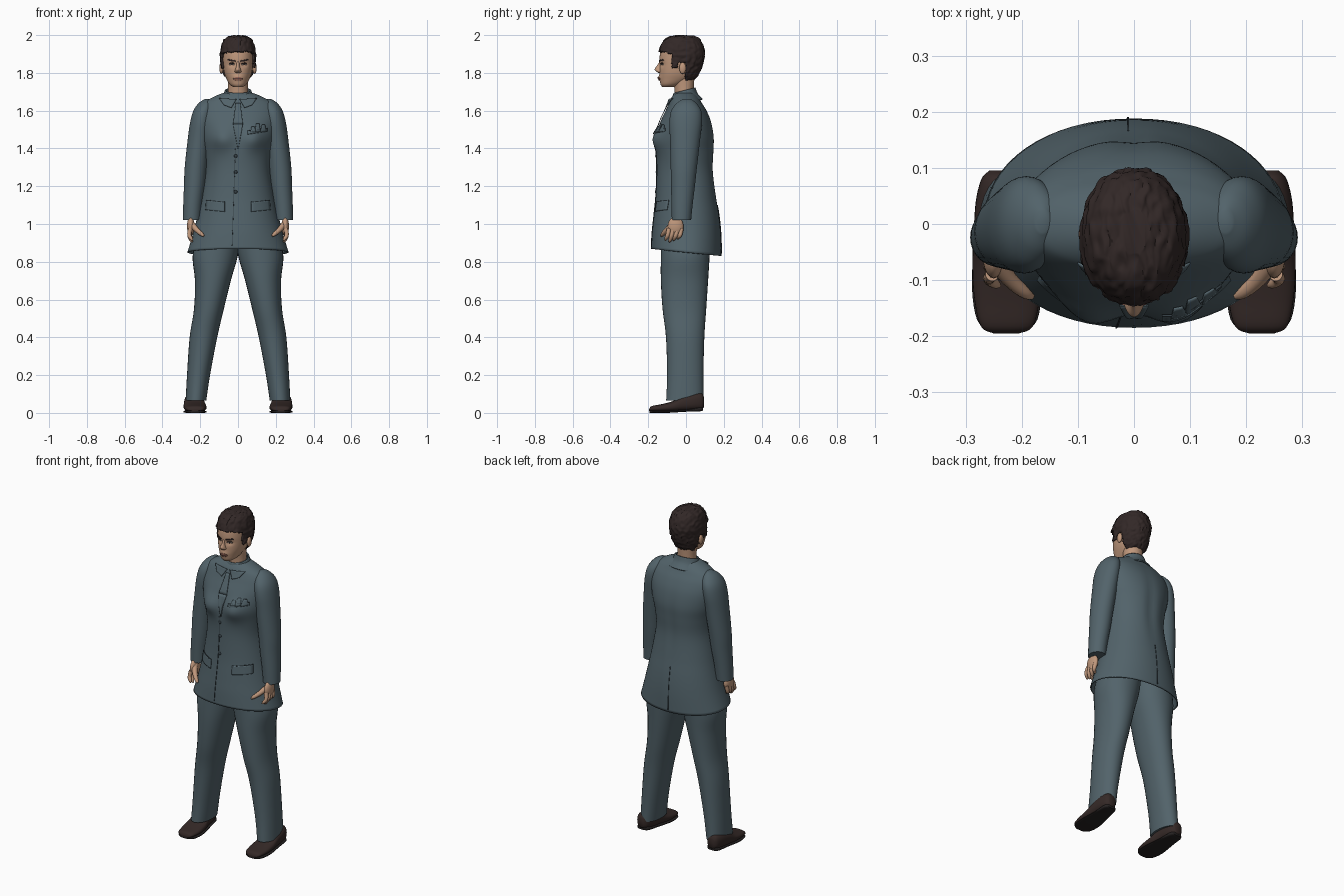
import bpy, bmesh, math
from mathutils import Vector, noise
from mathutils.bvhtree import BVHTree

if "Cube" in bpy.data.objects:
    bpy.data.objects.remove(bpy.data.objects["Cube"], do_unlink=True)


def material(name, *rgb):
    m = bpy.data.materials.new(name)
    m.use_nodes = True
    m.diffuse_color = (*rgb, 1)
    bsdf = m.node_tree.nodes["Principled BSDF"]
    bsdf.inputs["Base Color"].default_value = (*rgb, 1)
    bsdf.inputs["Roughness"].default_value = 0.8
    return m


SUIT = material("slate suit", .085, .125, .145)
SEAM = material("dark seam", .035, .05, .06)
SKIN = material("skin", .52, .31, .2)
LIP = material("lips", .36, .15, .11)
HAIR = material("dark brown hair", .032, .021, .02)
SHOE = material("brown shoe leather", .035, .022, .02)
SOLE = material("black sole", .018, .015, .015)
WHITE = material("eye white", .5, .45, .4)


def finish(name, bm, mat, solid=0.0, angle=50):
    """Turn a bmesh into a smooth shaded object."""
    bmesh.ops.recalc_face_normals(bm, faces=bm.faces)
    me = bpy.data.meshes.new(name)
    bm.to_mesh(me)
    bm.free()
    me.materials.append(mat)
    me.shade_smooth()
    me.set_sharp_from_angle(angle=math.radians(angle))
    ob = bpy.data.objects.new(name, me)
    bpy.context.collection.objects.link(ob)
    if solid:
        mod = ob.modifiers.new("thickness", "SOLIDIFY")
        mod.thickness = solid
        mod.offset = -1
    return ob


def sym(rings):
    return [(t, -w, w, a, b) for t, w, a, b in rings]


def spline(rings, steps):
    """Pass a smooth curve through the rings."""
    out = []
    for i in range(len(rings) - 1):
        quad = [rings[max(0, min(len(rings) - 1, i + k))] for k in (-1, 0, 1, 2)]
        for s in range(steps):
            t = s / steps
            out.append([b + t / 2 * (c - a + t * (2*a - 5*b + 4*c - d + t * (3*(b - c) + d - a)))
                        for a, b, c, d in zip(*quad)])
    return out + [list(rings[-1])]


def loft(name, mat, rings, axis="z", n=32, steps=5, p=2.0, side=1, caps=(True, True),
         shape=None, solid=0.0, keep=None):
    """Rings are (position, x min, x max, depth min, depth max) along an axis."""
    bm = bmesh.new()
    rows = []
    for t, x0, x1, d0, d1 in spline(rings, steps):
        row = []
        for k in range(n):
            a = math.tau * k / n
            c, s = math.cos(a), math.sin(a)
            x = (x0 + x1) / 2 + (x1 - x0) / 2 * math.copysign(abs(c) ** (2 / p), c)
            d = (d0 + d1) / 2 + (d1 - d0) / 2 * math.copysign(abs(s) ** (2 / p), s)
            co = Vector((x * side, d, t) if axis == "z" else (x * side, t, d))
            row.append(bm.verts.new(shape(co) if shape else co))
        rows.append(row)
    for lo, hi in zip(rows, rows[1:]):
        for k in range(n):
            j = (k + 1) % n
            bm.faces.new((lo[k], lo[j], hi[j], hi[k]))
    for use, row in zip(caps, (rows[0], rows[-1])):
        if use:
            bm.faces.new(row)
    if keep:
        drop = [f for f in bm.faces if not keep(f.calc_center_median())]
        bmesh.ops.delete(bm, geom=drop, context="FACES")
    return finish(name, bm, mat, solid)


def ball(name, mat, loc, size):
    bm = bmesh.new()
    bmesh.ops.create_uvsphere(bm, u_segments=20, v_segments=12, radius=1)
    for v in bm.verts:
        v.co = Vector(loc) + Vector(a * b for a, b in zip(v.co, size))
    return finish(name, bm, mat)


def tube(name, mat, path, n=12):
    """Tapered rounded tube through (x, y, z, radius) points."""
    bm = bmesh.new()
    pts = spline(path, 4)
    rows = []
    for i, (x, y, z, r) in enumerate(pts):
        ahead = Vector(pts[min(i + 1, len(pts) - 1)][:3]) - Vector(pts[max(i - 1, 0)][:3])
        q = ahead.to_track_quat("Z", "Y")
        rows.append([bm.verts.new(Vector((x, y, z)) + q @ Vector(
            (r * math.cos(math.tau * k / n), r * math.sin(math.tau * k / n), 0))) for k in range(n)])
    for lo, hi in zip(rows, rows[1:]):
        for k in range(n):
            bm.faces.new((lo[k], lo[k - 1], hi[k - 1], hi[k]))
    bm.faces.new(rows[0])
    bm.faces.new(rows[-1])
    return finish(name, bm, mat)


def surface(ob):
    me = ob.data
    return BVHTree.FromPolygons([v.co for v in me.vertices], [p.vertices[:] for p in me.polygons])


def patch(name, mat, tree, corners, lift=.003, front=True, n=8):
    """Thin plate laid on a surface; corners are (x, z) in order round the plate."""
    a, b, c, d = (Vector(q) for q in corners)
    f = -1 if front else 1
    bm = bmesh.new()
    grid = []
    for i in range(n + 1):
        row = []
        for j in range(n + 1):
            q = a.lerp(b, i / n).lerp(d.lerp(c, i / n), j / n)
            hit = tree.ray_cast(Vector((q.x, f, q.y)), Vector((0, -f, 0)))[0]
            row.append(bm.verts.new((q.x, (hit.y if hit else 0) + f * lift, q.y)))
        grid.append(row)
    for i in range(n):
        for j in range(n):
            bm.faces.new((grid[i][j], grid[i + 1][j], grid[i + 1][j + 1], grid[i][j + 1]))
    ob = finish(name, bm, mat)
    mod = ob.modifiers.new("thickness", "SOLIDIFY")
    mod.thickness = .004
    mod.offset = 0
    return ob


def bump(x, z, cx, cz, rx, rz):
    return math.exp(-((abs(x) - cx) / rx) ** 2 - ((z - cz) / rz) ** 2)


# Jacket body with bust, sloped hem
def jacket_shape(v):
    if v.y < 0:
        v.y -= .034 * bump(v.x, v.z, .085, 1.45, .06, .06)
    else:
        v.y -= .008 * bump(v.x, v.z, 0, 1.35, .03, .2)
    v.z -= .1 * v.y * max(0, min(1, (1.0 - v.z) / .15))
    return v


jacket = loft("jacket", SUIT, sym([
    (.85, .268, -.185, .188), (.95, .238, -.18, .185), (1.05, .213, -.17, .175),
    (1.15, .192, -.16, .16), (1.28, .172, -.155, .146), (1.38, .18, -.157, .149),
    (1.46, .2, -.153, .15), (1.54, .213, -.135, .135), (1.6, .208, -.108, .11),
    (1.64, .185, -.09, .085), (1.665, .145, -.08, .07), (1.69, .09, -.06, .05),
    (1.7, .05, -.04, .04)]), n=64, p=2.1, caps=(False, True), shape=jacket_shape, solid=.006)
cloth = surface(jacket)


# Collar and neck
def collar_tilt(v):
    v.z += .25 * v.y
    return v


loft("collar", SUIT, sym([(1.64, .105, -.098, .088), (1.675, .083, -.078, .062), (1.71, .07, -.066, .05)]),
     n=40, caps=(False, False), shape=collar_tilt, solid=.008)
loft("neck", SKIN, sym([(1.64, .06, -.06, .04), (1.7, .053, -.06, .04), (1.78, .055, -.07, .045)]))

# Tie, front seam, back vent, buttons and pockets
patch("tie_upper", SUIT, cloth, [(-.012, 1.64), (.012, 1.64), (.026, 1.53), (-.026, 1.53)], .006)
patch("tie_lower", SUIT, cloth, [(-.026, 1.53), (.026, 1.53), (.002, 1.4), (-.002, 1.4)], .006)
patch("front_seam", SEAM, cloth, [(-.033, .885), (-.03, .885), (-.012, 1.4), (-.015, 1.4)], .001, n=16)
patch("back_vent", SEAM, cloth, [(-.012, .845), (-.009, .845), (-.009, 1.1), (-.012, 1.1)], .001, False)
patch("breast_pocket", SUIT, cloth, [(.05, 1.475), (.155, 1.49), (.155, 1.505), (.05, 1.49)], .005)
for i, (x, top) in enumerate([(.065, 1.515), (.09, 1.53), (.12, 1.525)]):
    patch(f"pocket_square_{i + 1}", SUIT, cloth,
          [(x, 1.485), (x + .03, 1.49), (x + .022, top), (x + .006, top)], .006, n=4)
patch("pocket_line", SEAM, cloth, [(.05, 1.491), (.155, 1.506), (.155, 1.509), (.05, 1.494)], .006)
for i, z in enumerate((1.17, 1.275, 1.36)):
    y = cloth.ray_cast(Vector((-.012, -1, z)), Vector((0, 1, 0)))[0].y
    ball(f"button_{i + 1}", SEAM, (-.012, y, z), (.009, .006, .009))

# Head with eye sockets
def head_shape(v):
    if v.y < -.05:
        v.y += .009 * bump(v.x, v.z, .033, 1.845, .018, .012)
        v.y -= .006 * bump(v.x, v.z, 0, 1.775, .025, .014)
    return v


skull = [(1.725, .025, -.125, -.06), (1.74, .045, -.135, -.02), (1.77, .062, -.139, .035),
         (1.8, .073, -.14, .055), (1.84, .08, -.14, .072), (1.88, .083, -.14, .082),
         (1.92, .081, -.133, .083), (1.96, .065, -.108, .065), (1.98, .042, -.08, .04),
         (1.988, .015, -.04, .01)]
head = loft("head", SKIN, sym(skull), n=64, p=2.15, shape=head_shape)
face = surface(head)


# Cropped hair, cut back around the face and ears
def hairline(v):
    if v.y < -.075:
        return v.z > 1.915 - .3 * max(0, abs(v.x) - .05)
    if v.y < -.045:
        return v.z > 1.825
    if v.y < 0:
        return v.z > 1.855
    return v.z > 1.745


def tousle(v):
    v += .006 * noise.noise_vector(Vector((v.x * 90, v.y * 40, v.z * 50)))
    v.z = min(v.z, 2)
    return v


loft("hair", HAIR, sym([(z + .01 * (z > 1.95), w + .012, a - .011, b + .015) for z, w, a, b in skull]),
     n=96, steps=8, p=2.15, shape=tousle, solid=.012, keep=hairline)

# Face features
loft("nose", SKIN, sym([(1.8, .011, -.146, -.12), (1.807, .018, -.157, -.12), (1.819, .014, -.166, -.12),
                        (1.84, .008, -.153, -.12), (1.86, .008, -.14, -.12)]), n=20)
patch("upper_lip", LIP, face, [(-.026, 1.771), (.026, 1.771), (.008, 1.779), (-.008, 1.779)])
patch("lower_lip", LIP, face, [(-.014, 1.761), (.014, 1.761), (.025, 1.769), (-.025, 1.769)])
patch("mouth_line", HAIR, face, [(-.025, 1.769), (.025, 1.769), (.025, 1.771), (-.025, 1.771)])

for side, label in ((1, "left"), (-1, "right")):
    def mirrored(*pts):
        return [(side * x, z) for x, z in pts]

    patch(label + "_eye", WHITE, face, mirrored((.02, 1.843), (.046, 1.843), (.041, 1.85), (.025, 1.85)), .001)
    patch(label + "_iris", HAIR, face, mirrored((.029, 1.842), (.037, 1.842), (.037, 1.851), (.029, 1.851)), .002)
    patch(label + "_lash", HAIR, face, mirrored((.018, 1.848), (.049, 1.847), (.041, 1.853), (.025, 1.853)), .002)
    patch(label + "_brow", HAIR, face, mirrored((.014, 1.859), (.056, 1.866), (.05, 1.873), (.014, 1.866)), .002)
    ball(label + "_ear", SKIN, (side * .088, -.018, 1.825), (.011, .018, .03))

    # Collar point and pocket flap
    patch(label + "_collar_point", SUIT, cloth,
          mirrored((.008, 1.66), (.1, 1.665), (.075, 1.63), (.035, 1.615)), .008)
    patch(label + "_pocket_flap", SUIT, cloth,
          mirrored((.07, 1.065), (.172, 1.075), (.168, 1.125), (.07, 1.115)), .003)
    patch(label + "_flap_seam", SEAM, cloth,
          mirrored((.07, 1.115), (.168, 1.125), (.168, 1.128), (.07, 1.118)), .003)

    # Sleeve
    loft(label + "_sleeve", SUIT, [
        (1.02, .198, .292, -.075, .027), (1.1, .19, .29, -.077, .035), (1.2, .175, .286, -.079, .047),
        (1.3, .163, .282, -.081, .058), (1.45, .145, .266, -.085, .075), (1.54, .135, .253, -.088, .085),
        (1.6, .13, .236, -.078, .08), (1.64, .13, .208, -.05, .055), (1.662, .15, .175, -.015, .025)],
        side=side)

    # Hand with fingers and thumb
    ball(label + "_palm", SKIN, (side * .25, -.055, .988), (.02, .042, .05))
    for i in range(4):
        y = -.09 + i * .022
        drop = .008 * abs(i - 1)
        tube(f"{label}_finger_{i + 1}", SKIN, [
            (side * .253, y, .975, .012), (side * .258, y - .008, .94, .011),
            (side * .248, y - .016, .915 + drop, .009), (side * .24, y - .02, .905 + drop, .004)])
    tube(label + "_thumb", SKIN, [
        (side * .25, -.06, 1.005, .018), (side * .222, -.098, .972, .014),
        (side * .195, -.122, .948, .011), (side * .181, -.13, .936, .005)])

    # Trouser leg
    loft(label + "_trouser_leg", SUIT, [
        (.065, .168, .277, -.105, .092), (.2, .148, .27, -.1, .092), (.4, .11, .256, -.106, .097),
        (.55, .075, .233, -.124, .107), (.7, .038, .228, -.133, .117), (.83, .002, .24, -.133, .125),
        (.95, -.01, .215, -.13, .13)], side=side, p=2.1)

    # Shoe
    loft(label + "_shoe", SHOE, [
        (-.195, .205, .25, .01, .02), (-.182, .18, .273, .008, .036), (-.13, .168, .285, .006, .046),
        (-.07, .169, .288, .006, .062), (-.02, .178, .286, .008, .09), (.04, .185, .282, .012, .105),
        (.08, .2, .272, .016, .105), (.095, .215, .258, .03, .085)], axis="y", side=side, p=2.5)
    loft(label + "_sole", SOLE, [
        (-.192, .2, .255, 0, .012), (-.17, .172, .28, 0, .012), (-.1, .166, .289, 0, .012),
        (0, .182, .28, .006, .018), (.07, .195, .275, .008, .03), (.09, .21, .26, .012, .03)],
        axis="y", side=side, p=3.5)
